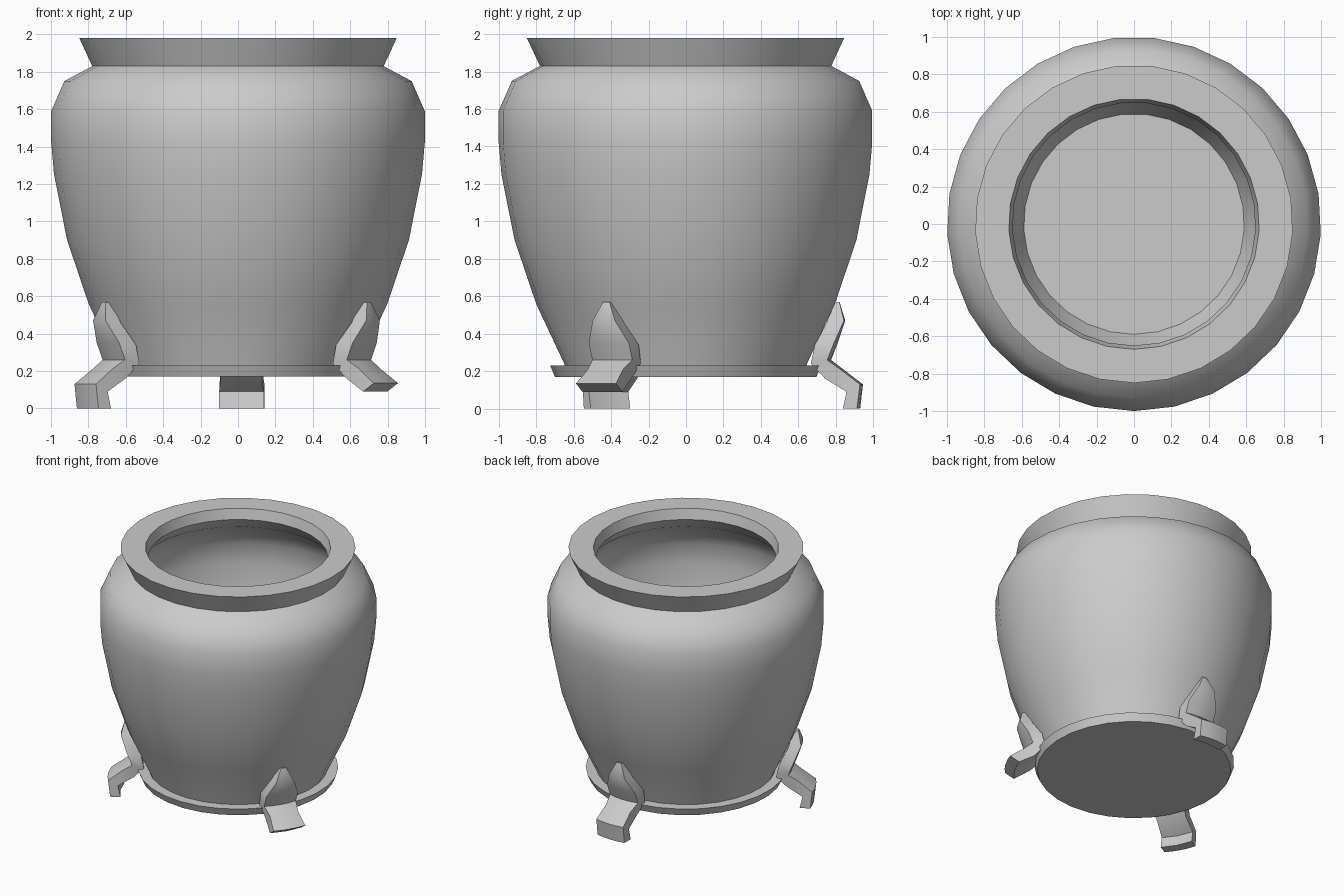
import bpy, bmesh
from math import cos, sin, pi, radians

if "Cube" in bpy.data.objects:
    bpy.data.objects.remove(bpy.data.objects["Cube"])

SIDES = 29


def finish(bm, name):
    bmesh.ops.recalc_face_normals(bm, faces=bm.faces)
    me = bpy.data.meshes.new(name)
    bm.to_mesh(me)
    bm.free()
    me.shade_smooth()
    me.set_sharp_from_angle(angle=radians(40))
    obj = bpy.data.objects.new(name, me)
    bpy.context.collection.objects.link(obj)
    return obj


def lathe(name, profile):
    """Revolve (radius, z) points, closing both ends with a flat disc."""
    bm = bmesh.new()
    rings = []
    for r, z in profile:
        angles = [-pi / 2 + 2 * pi * i / SIDES for i in range(SIDES)]
        rings.append([bm.verts.new((r * cos(a), r * sin(a), z)) for a in angles])
    for a, b in zip(rings, rings[1:]):
        for i in range(SIDES):
            j = (i + 1) % SIDES
            bm.faces.new((a[i], a[j], b[j], b[i]))
    bm.faces.new(rings[0])
    bm.faces.new(rings[-1])
    return finish(bm, name)


def leg(name, degrees, stations):
    """Bowed strip; stations are (outer r, inner r, outer z, inner z, half width)."""
    bm = bmesh.new()
    turn = radians(degrees)
    rings = []
    for ro, ri, zo, zi, w in stations:
        loop = []
        for r, z, side in ((ro, zo, (-1, -0.5, 0, 0.5, 1)), (ri, zi, (1, 0, -1))):
            for s in side:
                t = s * w
                d = r - 0.9 * t * t / r      # follow the round body
                loop.append(bm.verts.new((d * cos(turn) - t * sin(turn),
                                          d * sin(turn) + t * cos(turn), z)))
        rings.append(loop)
    for a, b in zip(rings, rings[1:]):
        for i in range(len(a)):
            j = (i + 1) % len(a)
            bm.faces.new((a[i], a[j], b[j], b[i]))
    bm.faces.new(rings[0])
    bm.faces.new(rings[-1])
    return finish(bm, name)


# Hollow pot: outer wall, flared rim, neck opening, inner wall and floor
lathe("pot_body", [
    (0.64, 0.20), (0.65, 0.24), (0.80, 0.56), (0.915, 0.90), (0.985, 1.25),
    (1.0, 1.42), (1.0, 1.59), (0.93, 1.75), (0.78, 1.83),
    (0.85, 1.98), (0.67, 1.98), (0.65, 1.90),
    (0.72, 1.81), (0.85, 1.72), (0.93, 1.58), (0.93, 1.42), (0.91, 1.25),
    (0.84, 0.90), (0.73, 0.56), (0.59, 0.26)])

# Base plate
lathe("base_plate", [(0.70, 0.17), (0.725, 0.23), (0.60, 0.23)])

# Three legs; the right one is broken off above the foot
upper = [(0.82, 0.78, 0.57, 0.56, 0.02), (0.85, 0.76, 0.47, 0.46, 0.07),
         (0.81, 0.71, 0.35, 0.34, 0.125), (0.775, 0.69, 0.26, 0.24, 0.125),
         (0.84, 0.76, 0.21, 0.16, 0.11)]
foot = [(0.945, 0.875, 0.13, 0.09, 0.12), (0.93, 0.855, 0.0, 0.0, 0.12)]
stub = [(0.94, 0.875, 0.135, 0.09, 0.125)]
leg("back_leg", 88.7, upper + foot)
leg("left_leg", 208.7, upper + foot)
leg("right_leg", 328.7, upper + stub)
